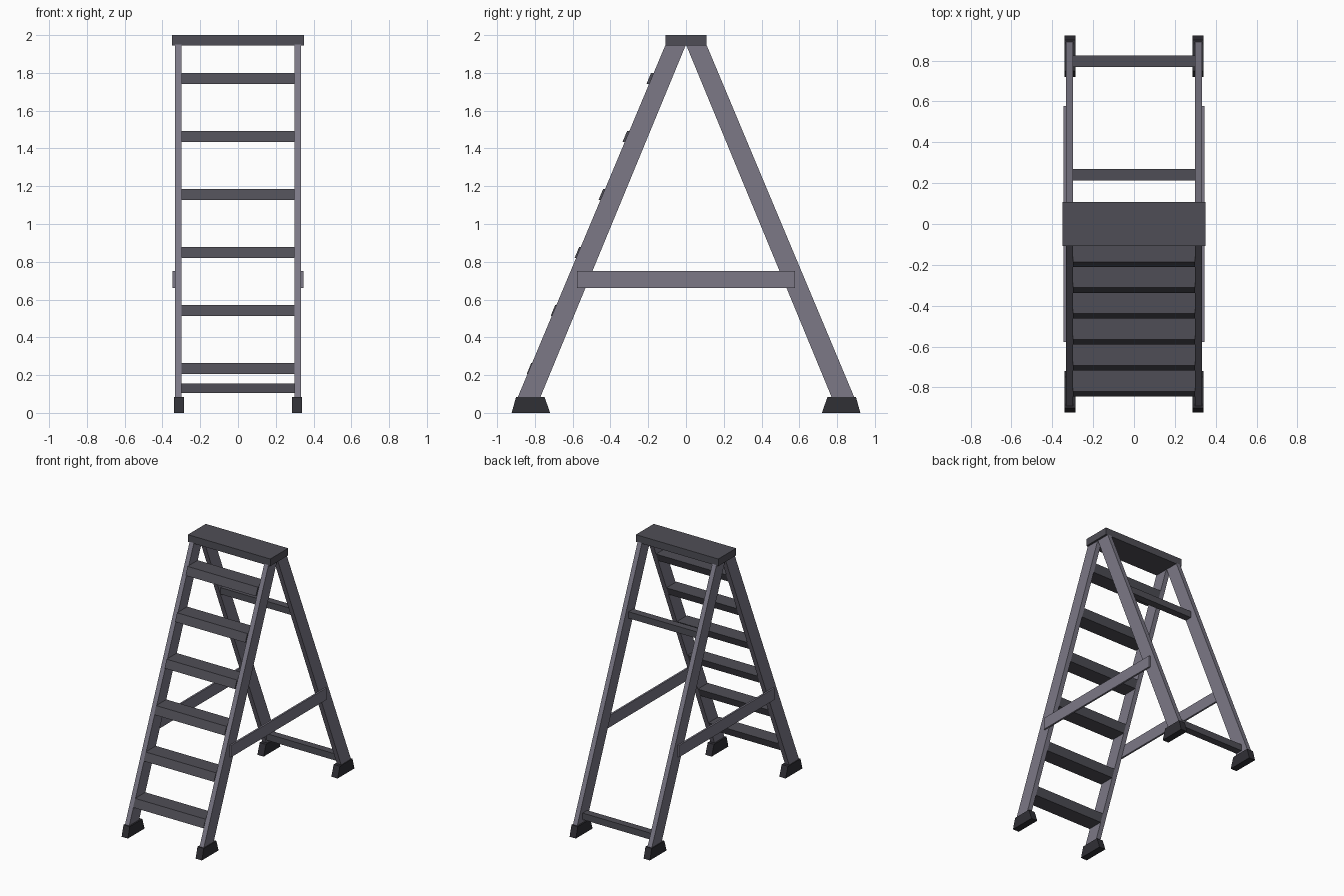
import bpy
import bmesh

cube = bpy.data.objects.get("Cube")
if cube:
    bpy.data.objects.remove(cube, do_unlink=True)


def material(name, rgb):
    mat = bpy.data.materials.new(name)
    mat.use_nodes = True
    mat.diffuse_color = (*rgb, 1)
    mat.node_tree.nodes["Principled BSDF"].inputs["Base Color"].default_value = (*rgb, 1)
    return mat


RAIL = material("grey metal", (0.20, 0.19, 0.24))
STEP = material("dark grey tread", (0.078, 0.076, 0.093))
RUBBER = material("black rubber", (0.03, 0.029, 0.036))


def prism(name, profile, x0, x1, mat):
    """Extrude a (y, z) profile along x."""
    bm = bmesh.new()
    face = bm.faces.new([bm.verts.new((x0, y, z)) for y, z in profile])
    moved = bmesh.ops.extrude_face_region(bm, geom=[face])["geom"]
    bmesh.ops.translate(bm, vec=(x1 - x0, 0, 0),
                        verts=[v for v in moved if isinstance(v, bmesh.types.BMVert)])
    bmesh.ops.recalc_face_normals(bm, faces=bm.faces)
    mesh = bpy.data.meshes.new(name)
    bm.to_mesh(mesh)
    bm.free()
    mesh.materials.append(mat)
    obj = bpy.data.objects.new(name, mesh)
    bpy.context.collection.objects.link(obj)
    return obj


def slab(name, y0, y1, z0, z1, x0, x1, mat):
    return prism(name, [(y0, z0), (y1, z0), (y1, z1), (y0, z1)], x0, x1, mat)


TOP = 1.95      # underside of the platform
LEAN = 0.413    # horizontal run of a rail per unit of height
WIDTH = 0.12    # horizontal width of a rail
INNER = 0.298   # inner face of the rails


def rail_y(z):
    """Inner edge of the front rail at height z."""
    return -(TOP - z) * LEAN


# Top platform
slab("top_platform", -0.108, 0.108, 1.945, 2.0, -0.349, 0.349, STEP)

# Leaning rails and their rubber feet
for end, depth in (("front", 1), ("back", -1)):
    for side, sx in (("left", 1), ("right", -1)):
        low = 0.04
        rail = [(rail_y(low) - WIDTH, low), (rail_y(low), low),
                (0, TOP), (rail_y(TOP) - 0.108, TOP)]
        rail[3] = (-WIDTH + 0.012, TOP)
        prism(f"{end}_{side}_rail", [(y * depth, z) for y, z in rail],
              sx * INNER, sx * 0.334, RAIL)
        foot = [(-0.923, 0), (-0.72, 0), (-0.748, 0.083), (-0.9, 0.083)]
        prism(f"{end}_{side}_foot", [(y * depth, z) for y, z in foot],
              sx * 0.287, sx * 0.34, RUBBER)

# Steps cut to the lean of the front rails
for i in range(6):
    z0 = 0.205 + 0.307 * i
    z1 = z0 + 0.06
    profile = [(rail_y(z0) - WIDTH - 0.003, z0), (rail_y(z0), z0),
               (rail_y(z1), z1), (rail_y(z1) - WIDTH - 0.003, z1)]
    prism(f"step_{i + 1}", profile, -INNER, INNER, STEP)

# Back crossbars
for name, y, z in (("lower", 0.797, 0.13), ("upper", 0.242, 1.46)):
    slab(f"{name}_back_crossbar", y - 0.028, y + 0.028, z - 0.025, z + 0.025,
         -INNER, INNER, STEP)

# Side braces
for side, sx in (("left", 1), ("right", -1)):
    slab(f"{side}_brace", -0.578, 0.578, 0.66, 0.75, sx * 0.332, sx * 0.346, RAIL)
